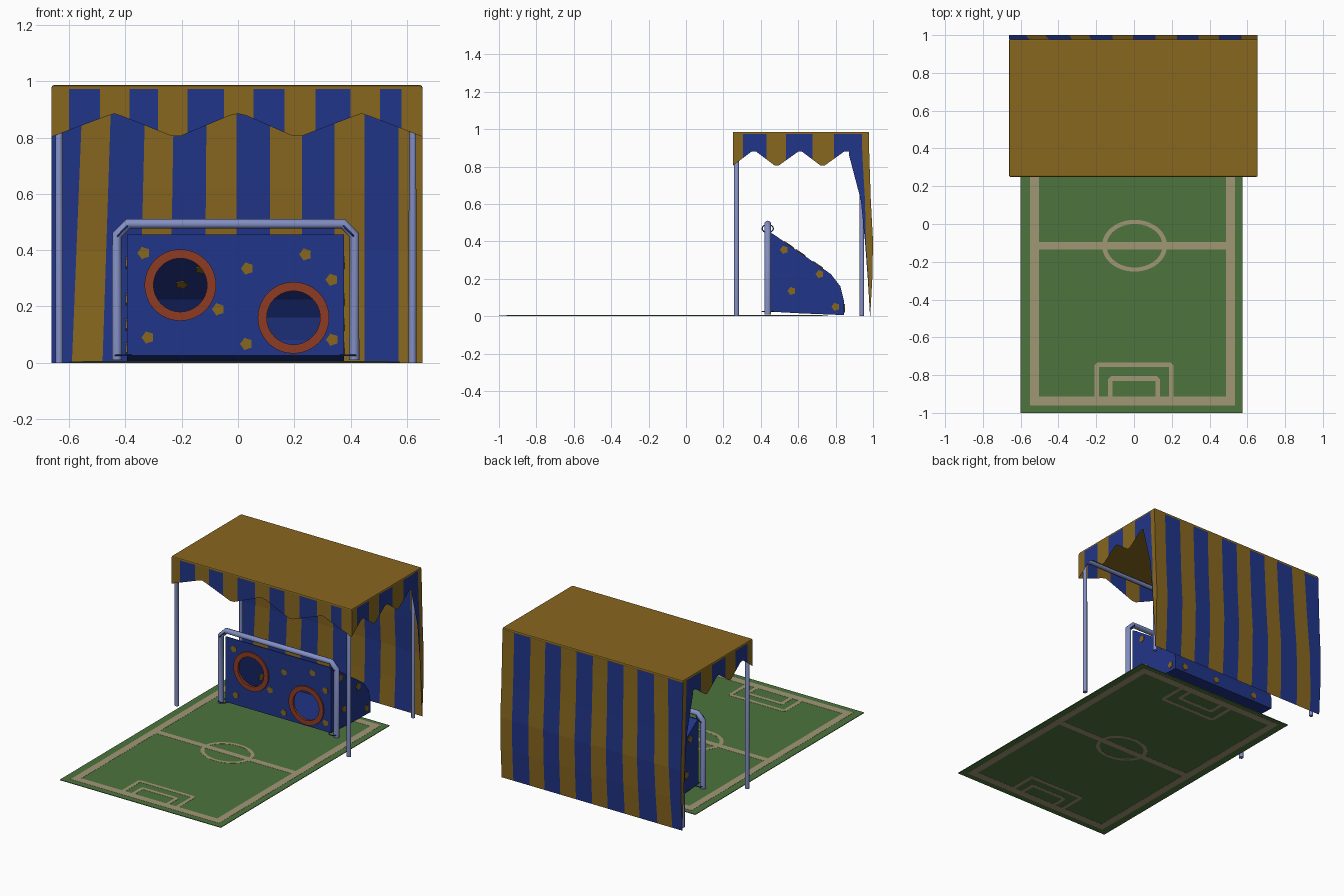
import bpy, bmesh, math
from mathutils import Vector

if "Cube" in bpy.data.objects:
    bpy.data.objects.remove(bpy.data.objects["Cube"])


def material(name, r, g, b):
    m = bpy.data.materials.new(name)
    m.diffuse_color = [(c / 255) ** 2.2 for c in (r, g, b)] + [1]
    m.use_nodes = True
    m.node_tree.nodes["Principled BSDF"].inputs["Base Color"].default_value = m.diffuse_color
    return m


GOLD = material("gold", 135, 103, 36)
BLUE = material("blue", 38, 56, 135)
GREEN = material("grass_green", 78, 115, 64)
TAN = material("line_tan", 160, 150, 117)
STEEL = material("pale_blue_tube", 130, 142, 195)
RED = material("brick_red", 140, 62, 40)


def add_object(name, data, *mats):
    ob = bpy.data.objects.new(name, data)
    bpy.context.collection.objects.link(ob)
    for m in mats:
        data.materials.append(m)
    return ob


def from_bmesh(name, bm, *mats):
    me = bpy.data.meshes.new(name)
    bm.to_mesh(me)
    bm.free()
    return add_object(name, me, *mats)


def curve_to_mesh(name, cu, mat, smooth, loc=(0, 0, 0), rot=(0, 0, 0)):
    tmp = add_object("temp", cu)
    dg = bpy.context.evaluated_depsgraph_get()
    me = bpy.data.meshes.new_from_object(tmp.evaluated_get(dg))
    bpy.data.objects.remove(tmp)
    me.materials.clear()
    ob = add_object(name, me, mat)
    ob.location, ob.rotation_euler = loc, rot
    for p in me.polygons:
        p.use_smooth = smooth
    return ob


def poly_curve(loops, dims, cyclic):
    cu = bpy.data.curves.new("path", "CURVE")
    cu.dimensions = dims
    for pts in loops:
        s = cu.splines.new("POLY")
        s.points.add(len(pts) - 1)
        for p, q in zip(s.points, pts):
            p.co = (*q, 0, 1) if len(q) == 2 else (*q, 1)
        s.use_cyclic_u = cyclic
    return cu


def plate(name, loops, thick, mat, loc=(0, 0, 0), upright=False):
    """Filled outline; inner loops become holes."""
    cu = poly_curve(loops, "2D", True)
    cu.fill_mode = "BOTH"
    cu.extrude = thick / 2
    return curve_to_mesh(name, cu, mat, False, loc, (math.pi / 2 if upright else 0, 0, 0))


def tube(name, pts, r, mat=STEEL):
    cu = poly_curve([pts], "3D", False)
    cu.fill_mode = "FULL"
    cu.bevel_depth, cu.bevel_resolution, cu.use_fill_caps = r, 3, True
    return curve_to_mesh(name, cu, mat, True)


def rect(x0, y0, x1, y1):
    return [(x0, y0), (x1, y0), (x1, y1), (x0, y1)]


def oval(cx, cy, rx, ry):
    return [(cx + rx * math.cos(a * math.tau / 48), cy + ry * math.sin(a * math.tau / 48)) for a in range(48)]


def hoop(name, x0, x1, y, z, c, r, foot=0.0):
    """Upside-down U of tube with cut corners."""
    tube(name, [(x0, y, foot), (x0, y, z - c), (x0 + c, y, z),
                (x1 - c, y, z), (x1, y, z - c), (x1, y, foot)], r)


# --- Pitch with markings, mirrored about its halfway line
MID = -0.115
plate("pitch", [rect(-0.6, -1, 0.575, 0.76)], 0.004, GREEN, (0, 0, 0.003))


def line(name, *loops):
    plate(name, loops, 0.006, TAN, (0, 0, 0.003))


line("border_line", rect(-0.55, -0.96, 0.534, 0.73), rect(-0.503, -0.912, 0.487, 0.682))
line("halfway_line", rect(-0.51, MID - 0.021, 0.495, MID + 0.021))
line("centre_circle", oval(0.003, MID, 0.172, 0.137), oval(0.003, MID, 0.148, 0.115))
for end, s in (("front", 1), ("back", -1)):
    for box, x, top in (("penalty_box", 0.209, -0.732), ("goal_box", 0.138, -0.806)):
        w, b, c = 0.024, -0.93, 0.015
        u = [(-x, b), (-x, top - c), (c - x, top), (x - c, top), (x, top - c), (x, b),
             (x - w, b), (x - w, top - w), (w - x, top - w), (w - x, b)]
        line(f"{end}_{box}", [(px, MID + s * (py - MID)) for px, py in u])

# --- Canopy roof
X0, X1, YF = -0.662, 0.655, 0.25
bm = bmesh.new()
bmesh.ops.create_cube(bm, size=1)
for v in bm.verts:
    v.co = (X1 if v.co.x > 0 else X0, 0.978 if v.co.y > 0 else YF, 0.986 if v.co.z > 0 else 0.966)
bmesh.ops.bevel(bm, geom=bm.edges[:], offset=0.007, segments=2, affect="EDGES", profile=0.5)
from_bmesh("canopy_roof", bm, GOLD)


# --- Striped scalloped valances
def valance(name, place, hems, breaks):
    """hems: (position, height) zigzag; breaks: stripe changes, first stripe gold."""
    bm = bmesh.new()

    def hem(t):
        for (a, za), (b, zb) in zip(hems, hems[1:]):
            if t <= b:
                return za + (zb - za) * (t - a) / (b - a)
        return hems[-1][1]

    cols = sorted({h[0] for h in hems} | set(breaks))
    for a, b in zip(cols, cols[1:]):
        f = bm.faces.new([bm.verts.new(place(t, z)) for t, z in
                          ((a, hem(a)), (b, hem(b)), (b, 0.974), (a, 0.974))])
        f.material_index = sum(k < (a + b) / 2 for k in breaks) % 2
    from_bmesh(name, bm, GOLD, BLUE)


valance("front_valance", lambda t, z: (t, YF, z),
        [(X0, .803), (-.47, .875), (-.44, .885), (-.41, .875), (-.235, .805), (-.205, .805), (-.03, .878),
         (0, .885), (.03, .878), (.195, .805), (.225, .805), (.41, .875), (.44, .885), (.47, .875), (X1, .803)],
        [-.6, -.49, -.385, -.285, -.18, -.05, .055, .165, .275, .4, .505, .58])
for side, x in (("left", X0), ("right", X1)):
    valance(side + "_valance", lambda t, z: (x, t, z),
            [(YF, .805), (.35, .88), (.375, .88), (.475, .805), (.495, .805), (.6, .88), (.62, .88),
             (.72, .805), (.74, .805), (.845, .88), (.872, .88)],
            [.305, .43, .535, .675, .79])

# --- Back curtain with narrowing corner flaps
ROWS = [(.976, .977, .872, .94), (.86, .98, .872, .943), (.62, .988, .935, .957), (.4, 1.0, .957, .962),
        (.2, .996, .972, .976), (0, .985, .984, .9845)]
breaks = [X0, -.57, -.465, -.34, -.235, -.115, -.005, .113, .227, .342, .45, .57, X1]
bm = bmesh.new()


def lean(x, z):
    return x + 0.04 * (z - 0.5) * min(0, x) / -0.57 if X0 < x else x


def strip(points_a, points_b, index):
    for i in range(len(ROWS) - 1):
        f = bm.faces.new([bm.verts.new(p) for p in (points_a[i], points_a[i + 1], points_b[i + 1], points_b[i])])
        f.material_index = index


for i, (a, b) in enumerate(zip(breaks, breaks[1:])):
    strip([(lean(a, r[0]), r[1], r[0]) for r in ROWS], [(lean(b, r[0]), r[1], r[0]) for r in ROWS], (i + 1) % 2)
for x in (X0, X1):
    strip([(x, r[2], r[0]) for r in ROWS], [(x, r[3], r[0]) for r in ROWS], 1)
    strip([(x, r[3], r[0]) for r in ROWS], [(x, r[1], r[0]) for r in ROWS], 0)
bmesh.ops.remove_doubles(bm, verts=bm.verts[:], dist=0.0001)
from_bmesh("back_curtain", bm, GOLD, BLUE)

# --- Canopy frame
hoop("front_canopy_frame", -0.635, 0.62, 0.27, 0.94, 0.03, 0.014)
hoop("back_canopy_frame", -0.635, 0.62, 0.94, 0.94, 0.03, 0.012)

# --- Goal frame with tie rings at the corners
hoop("goal_frame", -0.43, 0.413, 0.437, 0.494, 0.04, 0.018, 0.01)
for x, tilt in ((-0.41, -0.8), (0.393, 0.8)):
    for z, t in ((0.468, tilt), (0.026, 0)):
        r = 0.03
        d = Vector((math.cos(t), 0, -math.sin(t)))
        ring = [Vector((x, 0.437, z)) + d * r * math.cos(k * math.tau / 16)
                + Vector((0, r * math.sin(k * math.tau / 16), 0)) for k in range(17)]
        tube("tie_ring", [tuple(p) for p in ring], 0.003, BLUE)

# --- Target panel with two holes and red rims
PX0, PX1, PY = -0.395, 0.376, 0.437
HOLES = [(-0.205, 0.276), (0.197, 0.16)]
plate("target_panel", [rect(PX0, 0.025, PX1, 0.455)] + [oval(*h, 0.1, 0.1) for h in HOLES],
      0.006, BLUE, (0, PY, 0), True)
for h in HOLES:
    plate("target_rim", [oval(*h, 0.127, 0.127), oval(*h, 0.095, 0.095)], 0.016, RED, (0, PY - 0.003, 0), True)

# --- Ball bag behind the panel, open towards it
PROFILE = [(PY, .025), (.62, .015), (.845, .006), (.845, .08), (.825, .16), (.775, .225), (.465, .44), (PY, .455)]
bm = bmesh.new()
ends = [[bm.verts.new((x, y, z)) for y, z in PROFILE] for x in (PX0, PX1)]
for e in ends:
    bm.faces.new(e)
for i in range(len(PROFILE) - 1):
    bm.faces.new((ends[0][i], ends[0][i + 1], ends[1][i + 1], ends[1][i]))
bmesh.ops.recalc_face_normals(bm, faces=bm.faces[:])
from_bmesh("ball_bag", bm, BLUE)

# --- Gold flower spots, showing on both sides of the cloth
bm = bmesh.new()


def spot(loc, normal):
    q = Vector(normal).to_track_quat("Z", "Y")
    rings = []
    for h in (-0.0045, 0.0045):
        rings.append([bm.verts.new(Vector(loc) + q @ Vector((
            (0.023 if k % 2 else 0.018) * math.cos(k * math.tau / 10),
            (0.023 if k % 2 else 0.018) * math.sin(k * math.tau / 10), h))) for k in range(10)])
    bm.faces.new(rings[0][::-1])
    bm.faces.new(rings[1])
    for k in range(10):
        j = (k + 1) % 10
        bm.faces.new((rings[0][k], rings[0][j], rings[1][j], rings[1][k]))


for x, z in ((-.335, .39), (.033, .335), (.24, .385), (.333, .295), (-.07, .19), (-.32, .09), (.03, .067), (.335, .082)):
    spot((x, PY, z), (0, -1, 0))
for y, z in ((.525, .355), (.715, .225), (.565, .135), (.8, .05)):
    spot((PX0, y, z), (-1, 0, 0))
    spot((PX1, y, z), (1, 0, 0))
for x, t in ((-.3, .3), (-.2, .75), (-.13, .5), (.05, .25), (.12, .8), (.28, .45)):
    spot((x, .465 + .31 * t, .44 - .215 * t), (0, .215, .31))
for x in (-.25, .05, .3):
    spot((x, .845, .043), (0, 1, 0))
from_bmesh("flower_spots", bm, GOLD)
